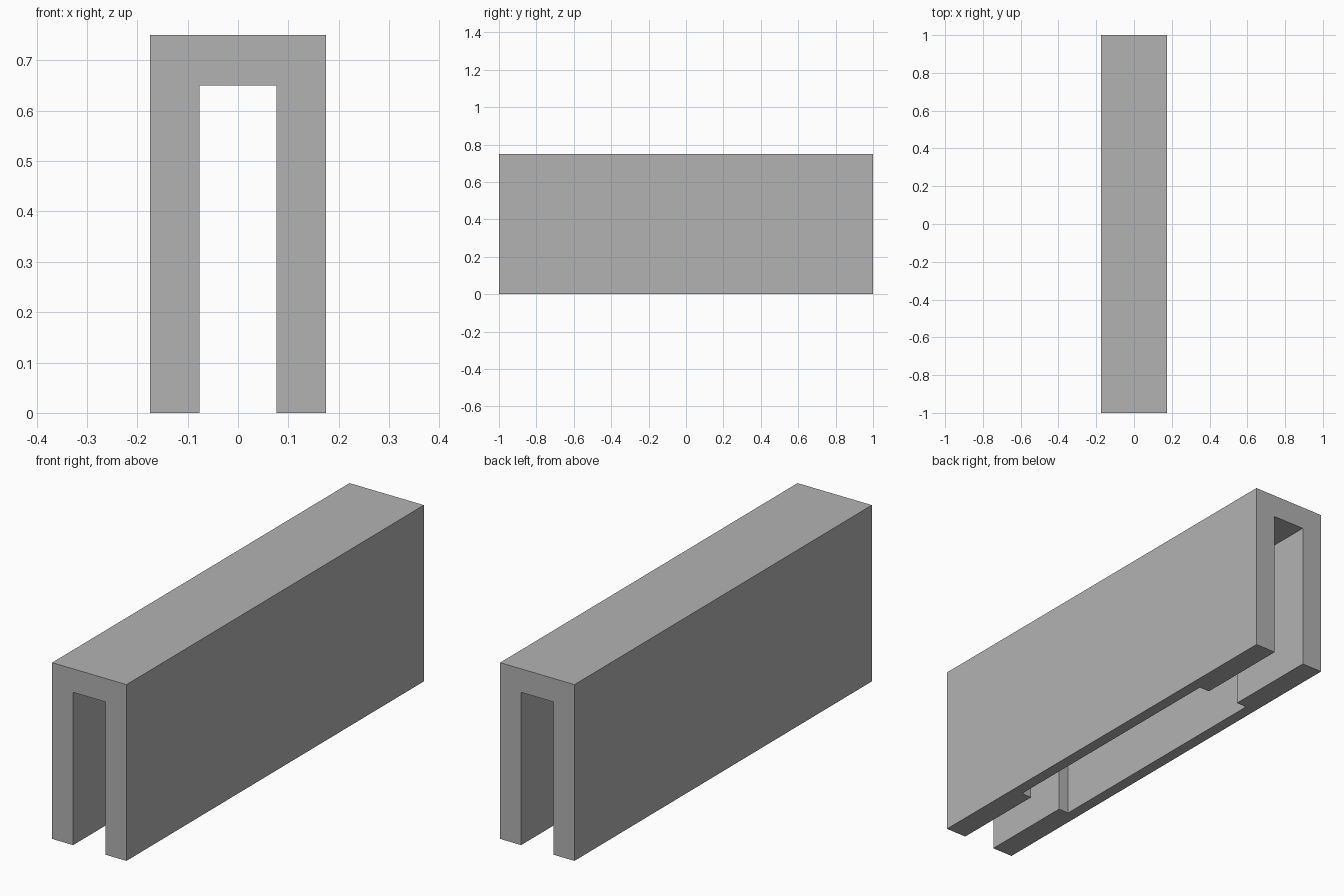
import bpy, bmesh

default_cube = bpy.data.objects.get("Cube")
if default_cube:
    bpy.data.objects.remove(default_cube, do_unlink=True)

HALF_WIDTH, HALF_LENGTH, HEIGHT = 0.175, 1.0, 0.75
SLOT, POCKET, POCKET_END, CEILING = 0.076, 0.125, 0.575, 0.65
OVERSHOOT = 0.1

grey = bpy.data.materials.new("plain_grey")
grey.use_nodes = True
colour = (0.448, 0.448, 0.448, 1)
grey.diffuse_color = colour
grey.node_tree.nodes["Principled BSDF"].inputs["Base Color"].default_value = colour


def prism(name, plan, bottom, top):
    """Extrude a counter-clockwise plan outline upwards."""
    bm = bmesh.new()
    base = bm.faces.new([bm.verts.new((x, y, bottom)) for x, y in plan])
    result = bmesh.ops.extrude_face_region(bm, geom=[base], use_keep_orig=True)
    verts = [g for g in result["geom"] if isinstance(g, bmesh.types.BMVert)]
    bmesh.ops.translate(bm, verts=verts, vec=(0, 0, top - bottom))
    bmesh.ops.recalc_face_normals(bm, faces=bm.faces)
    mesh = bpy.data.meshes.new(name)
    bm.to_mesh(mesh)
    bm.free()
    mesh.materials.append(grey)
    obj = bpy.data.objects.new(name, mesh)
    bpy.context.collection.objects.link(obj)
    return obj


# Solid outer block
w, l = HALF_WIDTH, HALF_LENGTH
channel = prism("channel_block", [(-w, -l), (w, -l), (w, l), (-w, l)], 0, HEIGHT)

# Open-ended slot with a wider pocket in the middle
end = HALF_LENGTH + OVERSHOOT
side = [(SLOT, -end), (SLOT, -POCKET_END), (POCKET, -POCKET_END),
        (POCKET, POCKET_END), (SLOT, POCKET_END), (SLOT, end)]
cutter = prism("slot_cutter", side + [(-x, y) for x, y in reversed(side)],
               -OVERSHOOT, CEILING)
cutter.hide_render = True

# Cut the slot, then bake the result
cut = channel.modifiers.new("cut_slot", "BOOLEAN")
cut.operation = "DIFFERENCE"
cut.solver = "EXACT"
cut.object = cutter
bpy.context.view_layer.update()
evaluated = channel.evaluated_get(bpy.context.evaluated_depsgraph_get())
channel_mesh = bpy.data.meshes.new_from_object(evaluated)
channel.modifiers.clear()
channel.data = channel_mesh
bpy.data.objects.remove(cutter, do_unlink=True)
